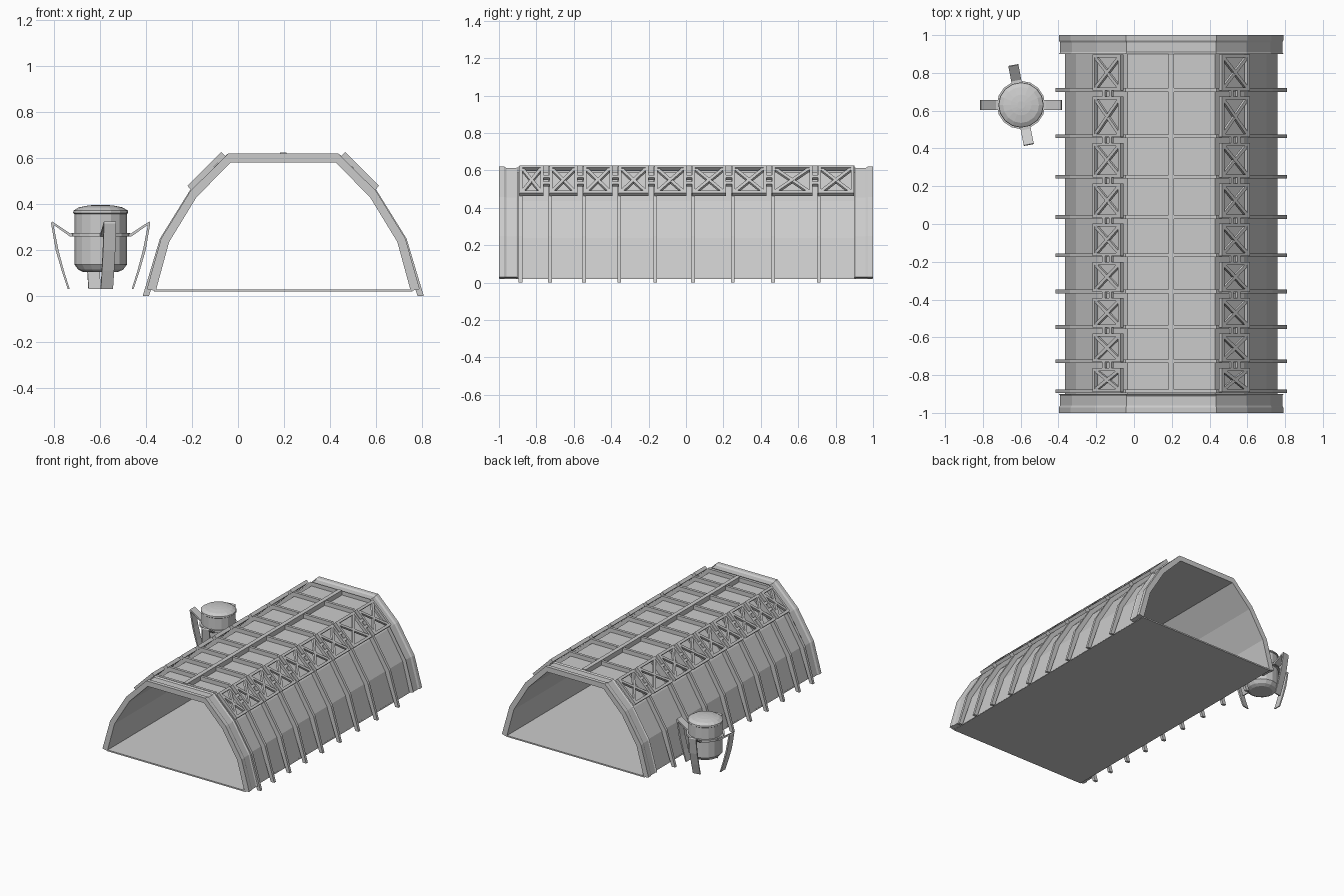
import bpy, bmesh, math
from mathutils import Vector, Matrix

if "Cube" in bpy.data.objects:
    bpy.data.objects.remove(bpy.data.objects["Cube"])

grey = bpy.data.materials.new("plain_grey")
grey.diffuse_color = (0.6, 0.6, 0.6, 1)
grey.use_nodes = True
grey.node_tree.nodes["Principled BSDF"].inputs["Base Color"].default_value = grey.diffuse_color
CX = 0.197  # hangar centre line


def finish(name, bm):
    bmesh.ops.recalc_face_normals(bm, faces=bm.faces)
    me = bpy.data.meshes.new(name)
    bm.to_mesh(me)
    bm.free()
    me.materials.append(grey)
    ob = bpy.data.objects.new(name, me)
    bpy.context.collection.objects.link(ob)
    return ob


def bar(bm, p, q, width, thick, normal):
    """Box from p to q; thick is measured along normal."""
    p, q, n = Vector(p), Vector(q), Vector(normal).normalized()
    d = q - p
    x = d.normalized()
    y = n.cross(x).normalized()
    m = Matrix((x * d.length, y * width, n * thick)).transposed().to_4x4()
    m.translation = (p + q) / 2
    bmesh.ops.create_cube(bm, size=1, matrix=m)


def arch(half):
    """Half profile (half width, z), foot to roof -> full arch points."""
    return [(CX - w, z) for w, z in half] + [(CX + w, z) for w, z in reversed(half)]


def loft(bm, sections):
    """Closed loops of equal length, joined and capped."""
    rings = [[bm.verts.new(c) for c in s] for s in sections]
    n = len(rings[0])
    for a, b in zip(rings, rings[1:]):
        for i in range(n):
            j = (i + 1) % n
            bm.faces.new((a[i], a[j], b[j], b[i]))
    # caps as strips of quads between outer and inner arch
    for r in (rings[0], rings[-1]):
        for i in range(n // 2 - 1):
            bm.faces.new((r[i], r[i + 1], r[n - 2 - i], r[n - 1 - i]))


def arch_loop(outer, inner, y):
    return [(x, y, z) for x, z in arch(outer) + arch(inner)[::-1]]


INNER = [(0.555, 0.022), (0.497, 0.235), (0.378, 0.43), (0.228, 0.582)]
SHELL = [(0.562, 0.02), (0.505, 0.238), (0.385, 0.436), (0.232, 0.59)]
FRAME = [(0.594, 0.03), (0.532, 0.25), (0.403, 0.459), (0.239, 0.62)]
GROOVE = [(0.588, 0.03), (0.526, 0.248), (0.398, 0.455), (0.237, 0.612)]
RIB = [(0.612, 0.0), (0.537, 0.25), (0.406, 0.461), (0.241, 0.62)]
RIB_IN = [(0.585, 0.0), (0.503, 0.238), (0.383, 0.436), (0.231, 0.589)]

# Thin vaulted shell
bm = bmesh.new()
loft(bm, [arch_loop(SHELL, INNER, y) for y in (-0.995, 0.995)])
finish("hangar_shell", bm)

# Floor slab
bm = bmesh.new()
bar(bm, (CX, -0.998, 0.024), (CX, 0.998, 0.024), 1.12, 0.01, (0, 0, 1))
finish("hangar_floor", bm)

# Grooved arch frames at both ends
for s, tag in ((-1, "front"), (1, "back")):
    bm = bmesh.new()
    steps = ((0.9, FRAME), (0.91, GROOVE), (0.96, GROOVE), (0.972, FRAME), (1.0, FRAME))
    loft(bm, [arch_loop(o, INNER, s * y) for y, o in steps])
    finish(tag + "_end_frame", bm)

# Ribs over the roof
ribs = [-0.885, -0.727, -0.545, -0.357, -0.165, 0.037, 0.25, 0.465, 0.71]
bm = bmesh.new()
for y in ribs:
    loft(bm, [arch_loop(RIB, RIB_IN, y + d) for d in (-0.01, 0.01)])
finish("roof_ribs", bm)

# Ridge beam
bm = bmesh.new()
bar(bm, (CX, -0.89, 0.607), (CX, 0.9, 0.607), 0.03, 0.036, (0, 0, 1))
finish("ridge_beam", bm)

# Cross-braced truss panels on both shoulders
ends = [y - 0.035 for y in ribs[1:]] + [0.897]
for s, tag in ((-1, "left"), (1, "right")):
    n = (s * 0.7, 0, 0.72)
    lo, hi = (0.409, 0.472), (0.262, 0.618)

    def P(t, y):
        return (CX + s * (lo[0] + (hi[0] - lo[0]) * t), y, lo[1] + (hi[1] - lo[1]) * t)

    bm = bmesh.new()
    for i, (a, b) in enumerate(zip(ribs, ends)):
        a -= 0.004
        for t in (0.04, 0.96):
            bar(bm, P(t, a), P(t, b), 0.018, 0.024, n)
        for y in (a + 0.008, b - 0.008):
            bar(bm, P(0, y), P(1, y), 0.016, 0.024, n)
        bar(bm, P(0.05, a + 0.01), P(0.95, b - 0.01), 0.018, 0.018, n)
        bar(bm, P(0.95, a + 0.01), P(0.05, b - 0.01), 0.018, 0.016, n)
        if i < len(ribs) - 1:  # short links to the next panel
            for t in (0.38, 0.62):
                bar(bm, P(t, b - 0.005), P(t, b + 0.035), 0.02, 0.016, n)
    finish(tag + "_truss", bm)

# Storage tank: lathed 16-sided body
TX, TY = -0.598, 0.63


def lathe(name, profile, sides=16, closed=False):
    bm = bmesh.new()
    rings = []
    for r, z in profile:
        rings.append([bm.verts.new((TX + r * math.cos(2 * math.pi * k / sides),
                                    TY + r * math.sin(2 * math.pi * k / sides), z))
                      for k in range(sides)])
    pairs = list(zip(rings, rings[1:]))
    if closed:
        pairs.append((rings[-1], rings[0]))
    else:
        bm.faces.new(rings[0])
        bm.faces.new(rings[-1])
    for a, b in pairs:
        for k in range(sides):
            j = (k + 1) % sides
            bm.faces.new((a[k], a[j], b[j], b[k]))
    return finish(name, bm)


lathe("tank_body", [(0.075, 0.104), (0.098, 0.115), (0.115, 0.138), (0.115, 0.358),
                    (0.12, 0.362), (0.118, 0.372), (0.095, 0.386), (0.055, 0.394), (0.02, 0.397)])
lathe("tank_ring", [(0.112, 0.258), (0.128, 0.258), (0.128, 0.274), (0.112, 0.274)], closed=True)

# Bent flat legs: arm out from the ring, then curving down
OUT = [(0.11, 0.272), (0.132, 0.272), (0.212, 0.325), (0.216, 0.316), (0.196, 0.2),
       (0.17, 0.11), (0.143, 0.03)]
INN = [(0.11, 0.260), (0.135, 0.260), (0.203, 0.308), (0.204, 0.302), (0.184, 0.2),
       (0.160, 0.11), (0.135, 0.03)]
for k, ang in enumerate((0, 101, 180, 281)):
    bm = bmesh.new()
    loft(bm, [[(r, w, z) for r, z in OUT + INN[::-1]] for w in (-0.027, 0.027)])
    bmesh.ops.transform(bm, verts=bm.verts, matrix=Matrix.Translation((TX, TY, 0))
                        @ Matrix.Rotation(math.radians(ang), 4, 'Z'))
    finish("tank_leg_%d" % (k + 1), bm)
